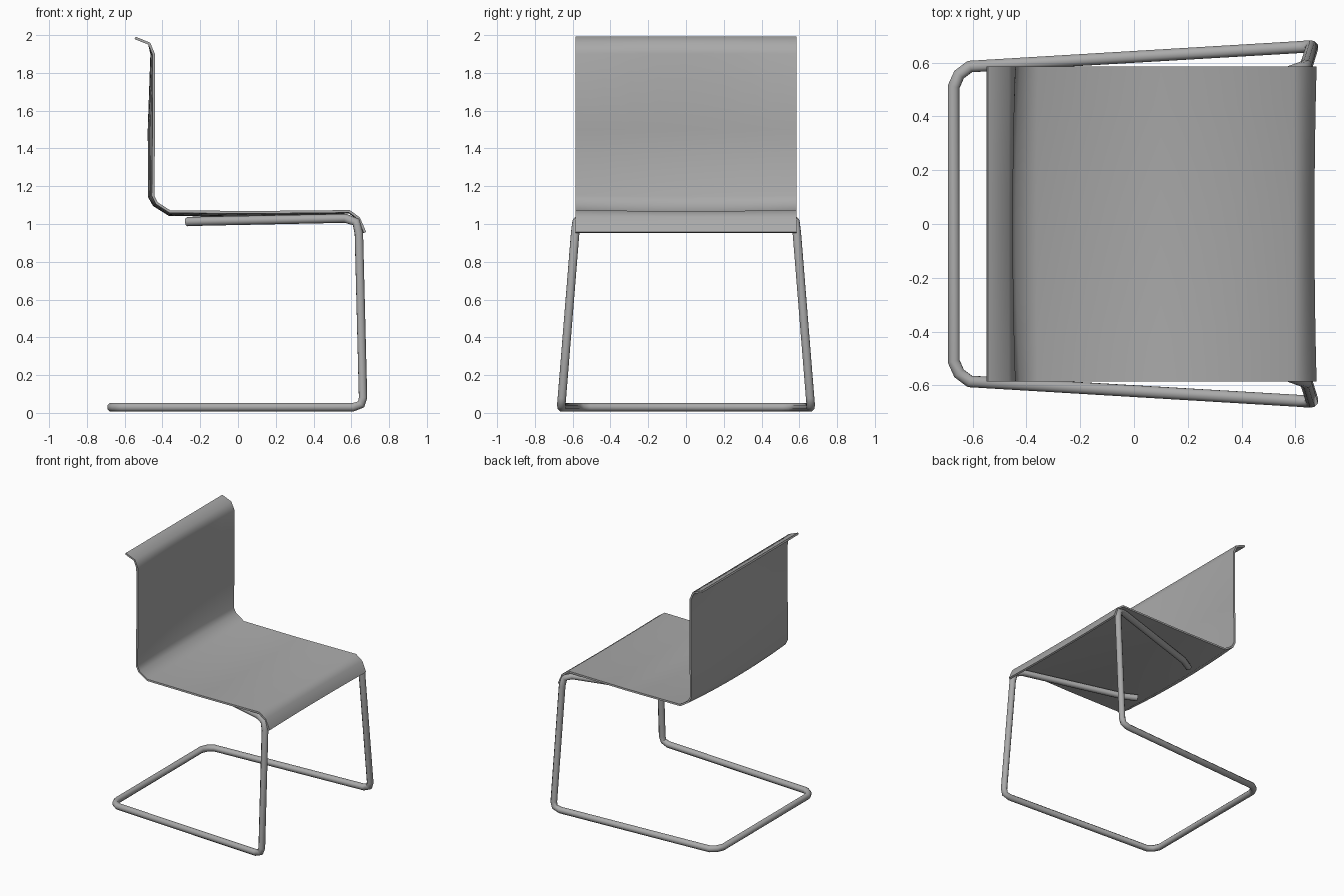
import bpy
import bmesh
from math import radians

cube = bpy.data.objects.get("Cube")
if cube:
    bpy.data.objects.remove(cube, do_unlink=True)

# One grey for the shell and the frame
GREY = (0.4, 0.4, 0.4, 1.0)
mat = bpy.data.materials.new("mid_grey")
mat.use_nodes = True
mat.diffuse_color = GREY
mat.node_tree.nodes["Principled BSDF"].inputs["Base Color"].default_value = GREY


def activate(obj):
    bpy.ops.object.select_all(action="DESELECT")
    bpy.context.view_layer.objects.active = obj
    obj.select_set(True)


def tube(name, points, radius=0.024):
    """Capped eight-sided tube along straight segments."""
    curve = bpy.data.curves.new(name, "CURVE")
    curve.dimensions = "3D"
    curve.bevel_depth = radius
    curve.bevel_resolution = 2
    curve.use_fill_caps = True
    spline = curve.splines.new("POLY")
    spline.points.add(len(points) - 1)
    for p, co in zip(spline.points, points):
        p.co = (*co, 1.0)
    curve.materials.append(mat)
    obj = bpy.data.objects.new(name, curve)
    bpy.context.collection.objects.link(obj)
    activate(obj)
    bpy.ops.object.convert(target="MESH")
    obj = bpy.context.object
    bpy.ops.object.shade_smooth_by_angle(angle=radians(50))
    return obj


# Cantilever frame: inward seat rail, leg, floor runner, then mirrored round the rear bar
half = [
    (-0.27, 0.285, 1.012),
    (-0.18, 0.335, 1.015),
    (0.57, 0.56, 1.03),
    (0.625, 0.58, 1.01),
    (0.64, 0.587, 0.95),
    (0.662, 0.657, 0.08),
    (0.652, 0.66, 0.045),
    (0.61, 0.657, 0.03),
    (-0.61, 0.585, 0.03),
    (-0.65, 0.555, 0.03),
    (-0.67, 0.51, 0.03),
]
tube("cantilever_frame", half + [(x, -y, z) for x, y, z in reversed(half)])

# Shell profile: edge x, edge z, then how far the middle sinks in x and z
profile = [
    (-0.545, 1.985, 0.0, 0.0),
    (-0.47, 1.955, 0.0, 0.0),
    (-0.447, 1.90, -0.01, 0.0),
    (-0.446, 1.50, -0.025, 0.0),
    (-0.45, 1.15, -0.02, -0.005),
    (-0.43, 1.11, -0.015, -0.01),
    (-0.36, 1.065, -0.005, -0.015),
    (0.10, 1.062, 0.0, -0.02),
    (0.59, 1.067, 0.0, -0.005),
    (0.64, 1.03, -0.005, 0.0),
    (0.672, 0.955, -0.008, 0.0),
]
HALF_WIDTH = 0.585
COLUMNS = 8

bm = bmesh.new()
rows = []
for x, z, dx, dz in profile:
    row = []
    for i in range(COLUMNS + 1):
        t = 2 * i / COLUMNS - 1
        sink = 1 - t * t
        row.append(bm.verts.new((x + dx * sink, t * HALF_WIDTH, z + dz * sink)))
    rows.append(row)
for a, b in zip(rows, rows[1:]):
    for i in range(COLUMNS):
        bm.faces.new((a[i], b[i], b[i + 1], a[i + 1]))
mesh = bpy.data.meshes.new("seat_and_back_shell")
bm.to_mesh(mesh)
bm.free()
mesh.materials.append(mat)
shell = bpy.data.objects.new("seat_and_back_shell", mesh)
bpy.context.collection.objects.link(shell)
solid = shell.modifiers.new("thickness", "SOLIDIFY")
solid.thickness = 0.014
solid.offset = 0
activate(shell)
bpy.ops.object.modifier_apply(modifier=solid.name)
bpy.ops.object.shade_smooth_by_angle(angle=radians(60))
